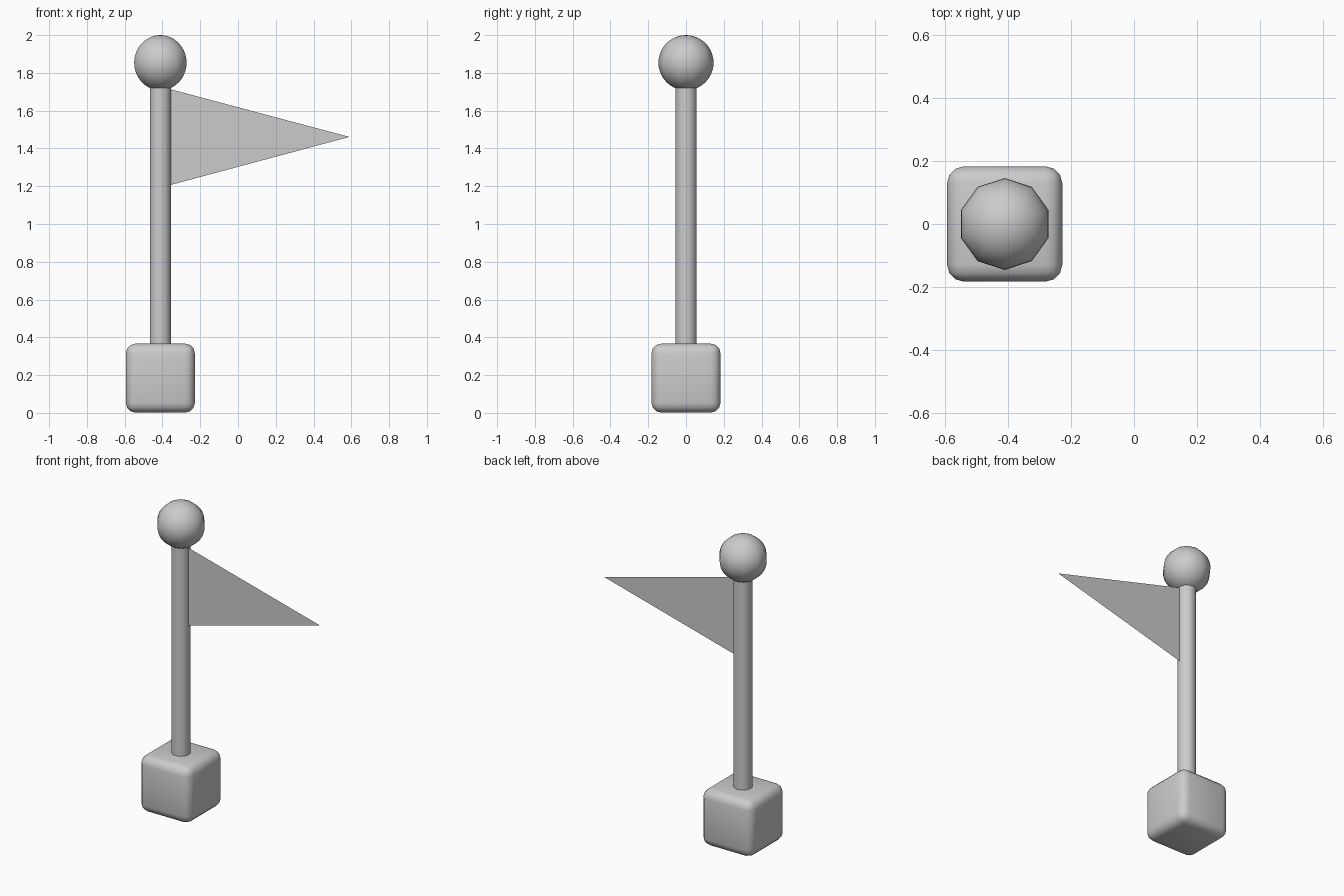
import bpy
import bmesh

if "Cube" in bpy.data.objects:
    bpy.data.objects.remove(bpy.data.objects["Cube"])

PX = -0.411  # pole axis


def smooth(obj, angle):
    bpy.ops.object.select_all(action='DESELECT')
    obj.select_set(True)
    bpy.context.view_layer.objects.active = obj
    bpy.ops.object.shade_smooth_by_angle(angle=angle)


# Rounded block base
bpy.ops.mesh.primitive_cube_add(size=0.366, location=(PX, 0, 0.184))
base = bpy.context.object
base.name = "base_block"
bm = bmesh.new()
bm.from_mesh(base.data)
bmesh.ops.bevel(bm, geom=bm.edges[:], offset=0.053, segments=3,
                profile=0.5, affect='EDGES')
bm.to_mesh(base.data)
bm.free()
smooth(base, 0.7)

# Pole from the block up to the ball
bpy.ops.mesh.primitive_cylinder_add(vertices=20, radius=0.056, depth=1.36,
                                    location=(PX, 0, 1.04))
pole = bpy.context.object
pole.name = "pole"
smooth(pole, 0.7)

# Ten-sided ball on top
bpy.ops.mesh.primitive_uv_sphere_add(segments=10, ring_count=20, radius=0.146,
                                     location=(PX, 0, 1.854))
ball = bpy.context.object
ball.name = "top_ball"
smooth(ball, 0.8)

# Thin triangular pennant
mesh = bpy.data.meshes.new("pennant")
mesh.from_pydata([(PX + 0.055, 0, 1.207), (0.59, 0, 1.461), (PX + 0.055, 0, 1.713)],
                 [], [(0, 1, 2)])
pennant = bpy.data.objects.new("pennant", mesh)
bpy.context.collection.objects.link(pennant)
